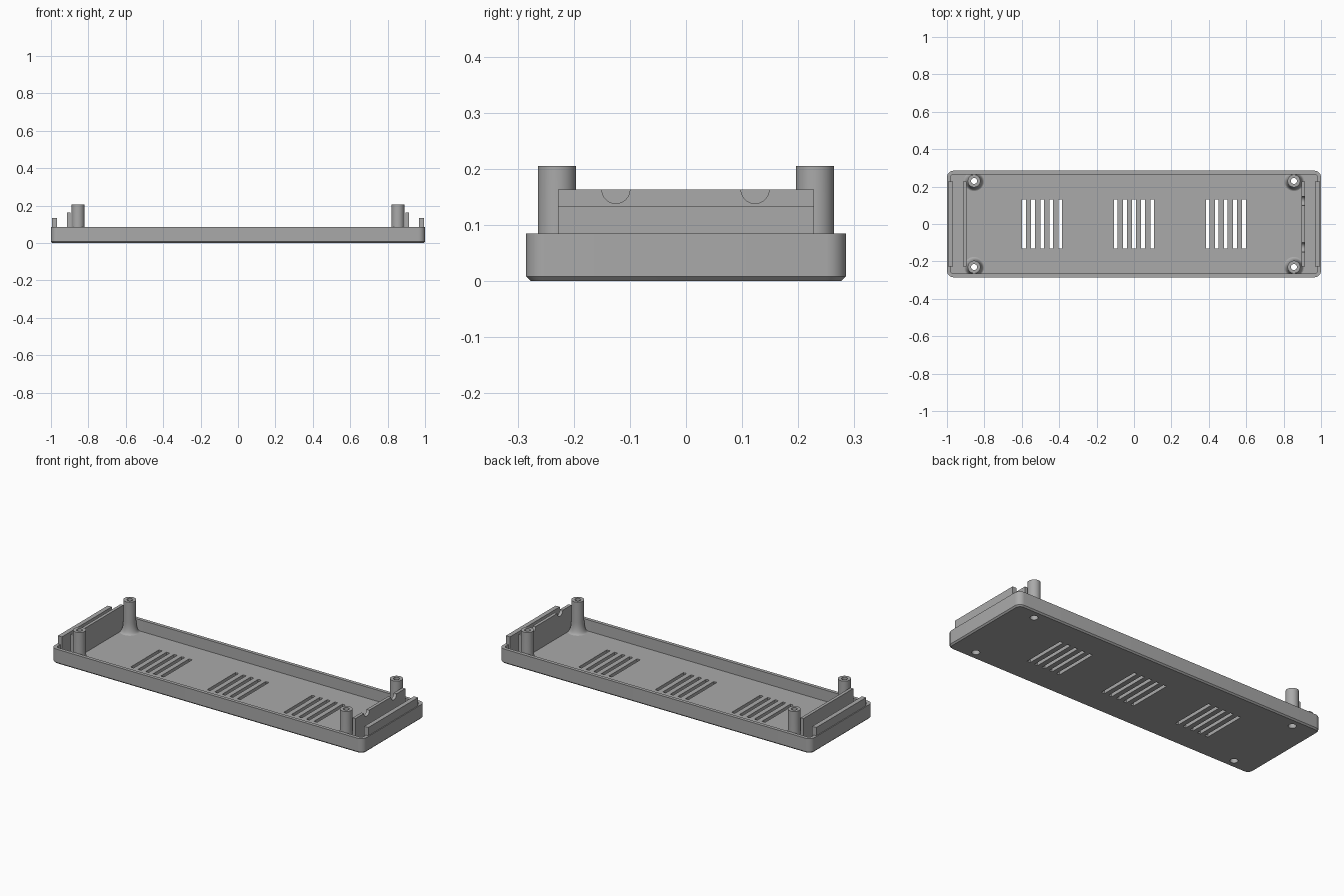
import bpy, bmesh, math

if "Cube" in bpy.data.objects:
    bpy.data.objects.remove(bpy.data.objects["Cube"])

grey = bpy.data.materials.new("mid_grey")
grey.use_nodes = True
grey.diffuse_color = (0.4, 0.4, 0.4, 1)
grey.node_tree.nodes["Principled BSDF"].inputs["Base Color"].default_value = (0.4, 0.4, 0.4, 1)

HALF_X, HALF_Y, RIM_Z, FLOOR_Z, WALL = 1.0, 0.285, 0.085, 0.02, 0.02
POST_X, POST_Y = 0.855, 0.23


def finish(name, bm):
    bmesh.ops.recalc_face_normals(bm, faces=bm.faces)
    mesh = bpy.data.meshes.new(name)
    bm.to_mesh(mesh)
    bm.free()
    mesh.materials.append(grey)
    obj = bpy.data.objects.new(name, mesh)
    bpy.context.collection.objects.link(obj)
    return obj


def activate(obj):
    bpy.ops.object.select_all(action='DESELECT')
    obj.select_set(True)
    bpy.context.view_layer.objects.active = obj


def smooth(obj):
    activate(obj)
    bpy.ops.object.shade_smooth_by_angle(angle=math.radians(30))


def bridge(bm, a, b):
    for i in range(len(a)):
        j = (i + 1) % len(a)
        bm.faces.new((a[i], a[j], b[j], b[i]))


def rounded_ring(bm, inset, z, radius=0.035, steps=8):
    r = max(radius - inset, 0.008)
    cx, cy = HALF_X - inset - r, HALF_Y - inset - r
    ring = []
    for q, (sx, sy) in enumerate([(1, 1), (-1, 1), (-1, -1), (1, -1)]):
        for k in range(steps + 1):
            a = math.pi / 2 * (q + k / steps)
            ring.append(bm.verts.new((sx * cx + r * math.cos(a), sy * cy + r * math.sin(a), z)))
    return ring


def add_box(bm, x0, x1, y0, y1, z0, z1):
    lo, hi = [[bm.verts.new((x, y, z)) for x, y in ((x0, y0), (x1, y0), (x1, y1), (x0, y1))]
              for z in (z0, z1)]
    bm.faces.new(lo)
    bm.faces.new(hi)
    bridge(bm, lo, hi)


def lathe(bm, profile, cx, cy, closed, segments=40):
    rings = [[bm.verts.new((cx + r * math.cos(math.tau * i / segments),
                            cy + r * math.sin(math.tau * i / segments), z))
              for i in range(segments)] for r, z in profile]
    for a, b in zip(rings, rings[1:]):
        bridge(bm, a, b)
    if closed:
        bridge(bm, rings[-1], rings[0])
    else:
        bm.faces.new(rings[0])
        bm.faces.new(rings[-1])


# Shallow tray with a chamfered underside
bm = bmesh.new()
rings = [rounded_ring(bm, i, z) for i, z in
         ((0.008, 0), (0, 0.008), (0, RIM_Z), (WALL, RIM_Z), (WALL, FLOOR_Z))]
for a, b in zip(rings, rings[1:]):
    bridge(bm, a, b)
bm.faces.new(rings[0])
bm.faces.new(rings[-1])
tray = finish("tray", bm)

# Vent slots and screw openings cut through the floor
bm = bmesh.new()
for centre in (-0.491, 0, 0.491):
    for k in range(-2, 3):
        x = centre + k * 0.0485
        add_box(bm, x - 0.01, x + 0.01, -0.13, 0.13, -0.05, 0.05)
for sx in (-1, 1):
    for sy in (-1, 1):
        lathe(bm, [(0.021, -0.05), (0.021, 0.05)], sx * POST_X, sy * POST_Y, False)
cutter = finish("floor_cutter", bm)
cutter.hide_render = True
cut = tray.modifiers.new("floor_openings", 'BOOLEAN')
cut.operation, cut.solver, cut.object = 'DIFFERENCE', 'EXACT', cutter
activate(tray)
bpy.ops.object.modifier_apply(modifier=cut.name)
bpy.data.objects.remove(cutter)
smooth(tray)

# Hollow screw posts with a flared foot
flare = []
for k in range(9):
    a = math.pi / 2 * k / 8
    flare.append((0.054 - 0.02 * math.sin(a), FLOOR_Z + 0.065 * (1 - math.cos(a))))
profile = ([(0.021, 0.012), (0.054, 0.012)] + flare +
           [(0.034, 0.205), (0.016, 0.205), (0.016, 0.06), (0.021, 0.06)])
for sx, side in ((-1, "right"), (1, "left")):
    for sy, end in ((-1, "front"), (1, "back")):
        bm = bmesh.new()
        lathe(bm, profile, sx * POST_X, sy * POST_Y, True)
        smooth(finish(f"screw_post_{end}_{side}", bm))


# Upright end plates, optionally with half-round cable notches
def end_plate(name, x0, x1, top, notches=()):
    half, bottom, r = 0.228, 0.012, 0.025
    outline = [(-half, bottom), (-half, top)]
    for y in notches:
        outline += [(y - r * math.cos(math.pi * k / 16), top - r * math.sin(math.pi * k / 16))
                    for k in range(17)]
    outline += [(half, top), (half, bottom)]
    bm = bmesh.new()
    near, far = [[bm.verts.new((x, y, z)) for y, z in outline] for x in (x0, x1)]
    bm.faces.new(near)
    bm.faces.new(far)
    bridge(bm, near, far)
    smooth(finish(name, bm))


for s, side in ((-1, "right"), (1, "left")):
    end_plate(f"outer_plate_{side}", s * 0.969, s * 0.995, 0.133)
    end_plate(f"inner_plate_{side}", s * 0.895, s * 0.913, 0.163,
              (-0.125, 0.123) if s > 0 else ())
